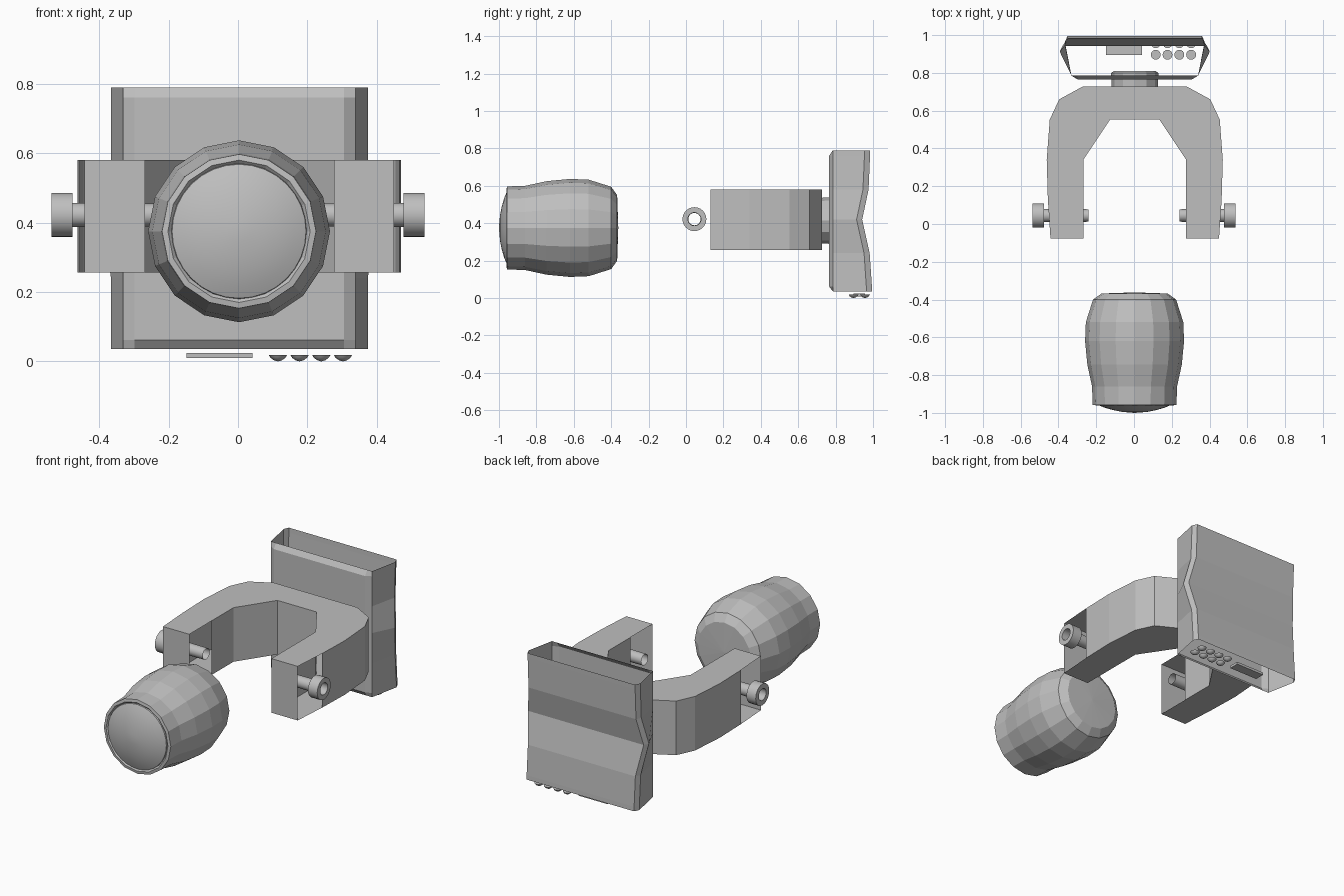
import bpy, bmesh
from math import sin, cos, pi, radians
from mathutils import Vector

if "Cube" in bpy.data.objects:
    bpy.data.objects.remove(bpy.data.objects["Cube"], do_unlink=True)

# One grey finish for everything
grey = bpy.data.materials.new("plain_grey")
grey.use_nodes = True
grey.diffuse_color = (0.52, 0.52, 0.52, 1)
grey.node_tree.nodes["Principled BSDF"].inputs["Base Color"].default_value = (0.52, 0.52, 0.52, 1)


def finish(name, bm, smooth=False):
    """Clean up a bmesh and link it as an object."""
    bmesh.ops.remove_doubles(bm, verts=bm.verts, dist=0.0005)
    bmesh.ops.recalc_face_normals(bm, faces=bm.faces)
    mesh = bpy.data.meshes.new(name)
    bm.to_mesh(mesh)
    bm.free()
    mesh.materials.append(grey)
    if smooth:
        mesh.shade_smooth()
        mesh.set_sharp_from_angle(angle=radians(30))
    obj = bpy.data.objects.new(name, mesh)
    bpy.context.collection.objects.link(obj)
    return obj


def skin(bm, rows, wrap_rows=False):
    """Join matching closed rows of points with quads."""
    rings = [[bm.verts.new(p) for p in row] for row in rows]
    pairs = list(zip(rings, rings[1:]))
    if wrap_rows:
        pairs.append((rings[-1], rings[0]))
    for a, b in pairs:
        n = len(a)
        for i in range(n):
            j = (i + 1) % n
            bm.faces.new((a[i], a[j], b[j], b[i]))
    return rings


def lathe(name, profile, axis, centre, sides, closed=False, smooth=False):
    """Turn (position, radius) pairs around the x, y or z axis."""
    k = "xyz".index(axis)
    rows = []
    for t, r in profile:
        row = []
        for i in range(sides):
            a = 2 * pi * i / sides
            p = Vector(centre)
            p[k] = t
            p[(k + 1) % 3] += r * cos(a)
            p[(k + 2) % 3] += r * sin(a)
            row.append(p)
        rows.append(row)
    bm = bmesh.new()
    skin(bm, rows, closed)
    return finish(name, bm, smooth)


# Barrel with a narrow front rim, and its domed front
axis_point = (0.003, 0, 0.375)
lathe("barrel", [(-0.95, 0.195), (-0.96, 0.205), (-0.957, 0.222), (-0.86, 0.225),
                 (-0.745, 0.25), (-0.62, 0.262), (-0.52, 0.258), (-0.4, 0.22),
                 (-0.368, 0.175), (-0.362, 0)], "y", axis_point, 16)
lathe("barrel_dome", [(-0.95, 0.195), (-0.958, 0.193), (-0.972, 0.16), (-0.985, 0.115),
                      (-0.994, 0.07), (-0.998, 0.03), (-1.0, 0)],
      "y", axis_point, 32, smooth=True)

# Yoke: hollow horseshoe, its side walls open near the arm tips
half = [(0.275, 0.728), (0.40, 0.66), (0.45, 0.553), (0.466, 0.34), (0.46, 0.13),
        (0.446, -0.078), (0.272, -0.078), (0.272, 0.13), (0.272, 0.34), (0.13, 0.553)]
outline = half + [(-x, y) for x, y in reversed(half)]
bm = bmesh.new()
low, high = skin(bm, [[(x + 0.004, y, z) for x, y in outline] for z in (0.256, 0.58)])
openings = [f for f in bm.faces
            if abs(f.normal.x) > 0.9 or f.calc_center_median().y < 0.12]
openings = [f for f in openings if -0.07 < f.calc_center_median().y < 0.12]
bmesh.ops.delete(bm, geom=openings, context="FACES_ONLY")
n = len(outline)
for ring in (low, high):
    for i in range(len(half) // 2):
        quads = [(i, i + 1, len(half) - 2 - i, len(half) - 1 - i)]
        for q in quads:
            if len(set(q)) == 4:
                bm.faces.new([ring[v] for v in q])
                bm.faces.new([ring[n - 1 - v] for v in q])
    bm.faces.new([ring[v] for v in (0, len(half) - 1, n - len(half), n - 1)])
finish("yoke", bm)

# Hollow clamp screws with ring knobs, one per arm
for side, label in ((1, "left"), (-1, "right")):
    at = (0, 0.045, 0.422)
    lathe(label + "_screw", [(side * 0.242, 0.033), (side * 0.48, 0.035)],
          "x", at, 24, smooth=True)
    lathe(label + "_knob", [(side * t, r) for t, r in
                            ((0.477, 0.035), (0.477, 0.064), (0.538, 0.064), (0.538, 0.035))],
          "x", at, 24, closed=True, smooth=True)

# Neck between yoke and panel
lathe("neck", [(0.72, 0), (0.72, 0.122), (0.8, 0.125), (0.81, 0.11), (0.81, 0)],
      "y", (0.004, 0, 0.414), 12)

# Panel shell: open above and below, creased across the back
levels = [(0.036, 0.785, 0.995, 0.37), (0.062, 0.765, 0.994, 0.37),
          (0.24, 0.765, 0.982, 0.37), (0.42, 0.765, 0.942, 0.397),
          (0.58, 0.765, 0.976, 0.37), (0.76, 0.765, 0.984, 0.37),
          (0.79, 0.785, 0.985, 0.37)]
rows = []
for z, front, back, w in levels:
    right = [(0.302, front), (0.335, 0.785), (w, back - 0.03), (w - 0.014, back)]
    loop = right + [(-x, y) for x, y in reversed(right)]
    rows.append([(x + 0.004, y, z) for x, y in loop])
bm = bmesh.new()
skin(bm, rows)
finish("panel_shell", bm)

# Small plate and studs below the panel
bm = bmesh.new()
bmesh.ops.create_cube(bm, size=1)
bmesh.ops.scale(bm, vec=(0.19, 0.06, 0.015), verts=bm.verts)
bmesh.ops.translate(bm, vec=(-0.053, 0.926, 0.017), verts=bm.verts)
finish("socket_plate", bm)
for row in range(2):
    for col in range(4):
        lathe("stud", [(0.018, 0), (0.018, 0.026), (0.01, 0.021), (0.003, 0.011), (0, 0)],
              "z", (0.115 + col * 0.0625, 0.896 + row * 0.061, 0), 16, smooth=True)
